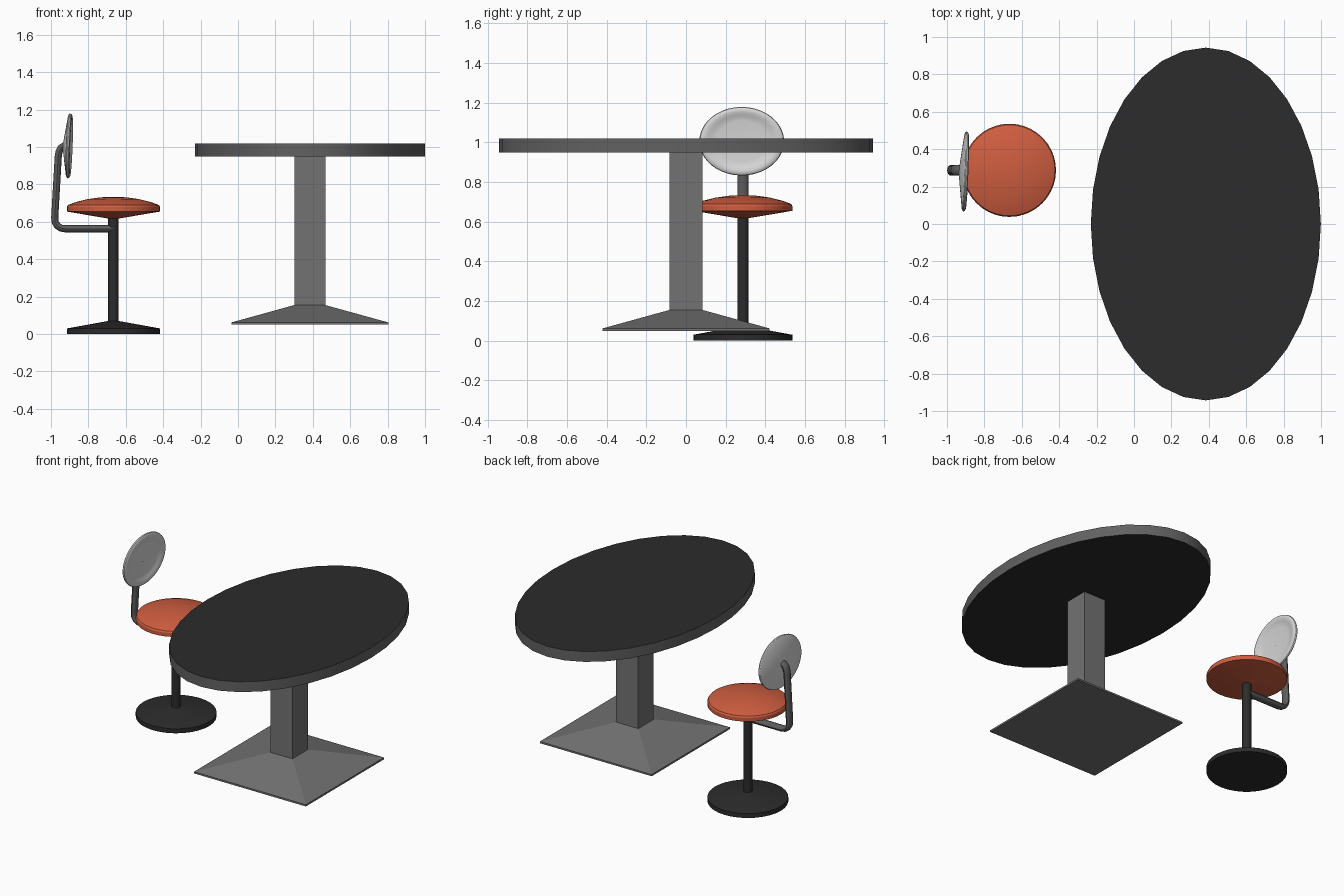
import bpy, bmesh, math
from mathutils import Vector

if "Cube" in bpy.data.objects:
    bpy.data.objects.remove(bpy.data.objects["Cube"])


def material(name, r, g, b):
    m = bpy.data.materials.new(name)
    m.diffuse_color = (r, g, b, 1)
    m.use_nodes = True
    m.node_tree.nodes["Principled BSDF"].inputs["Base Color"].default_value = m.diffuse_color
    return m


BLACK = material("black", 0.025, 0.025, 0.025)
GREY = material("pedestal grey", 0.17, 0.17, 0.17)
RIM = material("rim grey", 0.12, 0.12, 0.12)
STEEL = material("tube grey", 0.11, 0.11, 0.11)
ORANGE = material("seat orange", 0.62, 0.11, 0.05)
WHITE = material("backrest white", 0.68, 0.68, 0.68)


def finish(name, bm, mats, smooth=True):
    bmesh.ops.recalc_face_normals(bm, faces=bm.faces[:])
    me = bpy.data.meshes.new(name)
    bm.to_mesh(me)
    bm.free()
    ob = bpy.data.objects.new(name, me)
    bpy.context.collection.objects.link(ob)
    for m in mats:
        me.materials.append(m)
    if smooth:
        bpy.ops.object.select_all(action='DESELECT')
        ob.select_set(True)
        bpy.context.view_layer.objects.active = ob
        bpy.ops.object.shade_smooth_by_angle(angle=math.radians(30))
    return ob


def loft(profile, n, place, start=0.0):
    """Rings of (radius, height), placed by place(cos*r, sin*r, h); ends closed."""
    bm = bmesh.new()
    rings = []
    for r, h in profile:
        if r == 0:
            rings.append([bm.verts.new(place(0, 0, h))])
        else:
            angles = [start + 2 * math.pi * i / n for i in range(n)]
            rings.append([bm.verts.new(place(r * math.cos(a), r * math.sin(a), h)) for a in angles])
    for a, b in zip(rings, rings[1:]):
        for i in range(n):
            j = (i + 1) % n
            vs = [a[i % len(a)], a[j % len(a)], b[j % len(b)], b[i % len(b)]]
            bm.faces.new(list(dict.fromkeys(vs)))
    for ring in (rings[0], rings[-1]):
        if len(ring) > 2:
            bm.faces.new(ring)
    return bm


TX = 0.384                # table centre
CX, CY = -0.666, 0.287    # chair centre


def at_table(a, b, h):
    return (TX + a, b, h)


def at_chair(a, b, h):
    return (CX + a, CY + b, h)


# Table top: elliptical slab, black faces with a grey rim
bm = loft([(1, 0.95), (1, 1.02)], 32, lambda a, b, h: (TX + 0.615 * a, 0.943 * b, h))
bm.normal_update()
for f in bm.faces:
    f.material_index = 1 if abs(f.normal.z) < 0.5 else 0
finish("table_top", bm, [BLACK, RIM])

# Table pedestal: square column flaring into a low pyramid foot
S = math.sqrt(2)
finish("table_pedestal", loft([(0.42 * S, 0.05), (0.42 * S, 0.062), (0.083 * S, 0.155),
                               (0.083 * S, 0.952)], 4, at_table, math.pi / 4), [GREY], False)

# Chair foot and post
finish("chair_foot", loft([(0.249, 0), (0.249, 0.03), (0.028, 0.07), (0, 0.07)],
                          32, at_chair), [BLACK])
finish("chair_post", loft([(0.028, 0.06), (0.028, 0.63)], 20, at_chair), [BLACK])

# Seat: shallow domed cushion with a conical underside
finish("seat", loft([(0, 0.617), (0.03, 0.618), (0.249, 0.655), (0.249, 0.68), (0.243, 0.69),
                     (0.20, 0.706), (0.14, 0.721), (0.07, 0.731), (0, 0.734)],
                    40, at_chair), [ORANGE])

# Backrest arm: oval tube swept along a bent path in the xz plane
path = [Vector(p) for p in [
    (-0.666, 0.563), (-0.925, 0.563), (-0.948, 0.567), (-0.966, 0.579), (-0.977, 0.598),
    (-0.980, 0.622), (-0.961, 0.950), (-0.956, 0.978), (-0.945, 0.997), (-0.928, 1.007),
    (-0.908, 1.009)]]
bm = bmesh.new()
rings = []
N = 16
for i, p in enumerate(path):
    t = (path[min(i + 1, len(path) - 1)] - path[max(i - 1, 0)]).normalized()
    side = Vector((-t.y, t.x)) * 0.019
    ring = []
    for k in range(N):
        a = 2 * math.pi * k / N
        q = p + side * math.cos(a)
        ring.append(bm.verts.new((q.x, CY + 0.028 * math.sin(a), q.y)))
    rings.append(ring)
for a, b in zip(rings, rings[1:]):
    for k in range(N):
        j = (k + 1) % N
        bm.faces.new((a[k], a[j], b[j], b[k]))
bm.faces.new(rings[0])
bm.faces.new(rings[-1])
finish("backrest_arm", bm, [STEEL])

# Backrest: oval dish, conical behind, slightly turned and tilted


def at_back(a, b, h):
    y, z = 0.214 * a, 0.173 * b
    return (-0.904 + h + 0.037 * (y + z), 0.281 + y, 1.006 + z)


finish("backrest", loft([(0, -0.034), (0.5, -0.021), (0.94, -0.009), (0.985, -0.005), (1, 0.0),
                         (0.985, 0.007), (0.94, 0.012), (0.87, 0.013), (0.78, 0.007),
                         (0.68, 0.001), (0.6, -0.001), (0, -0.002)], 40, at_back), [WHITE])
